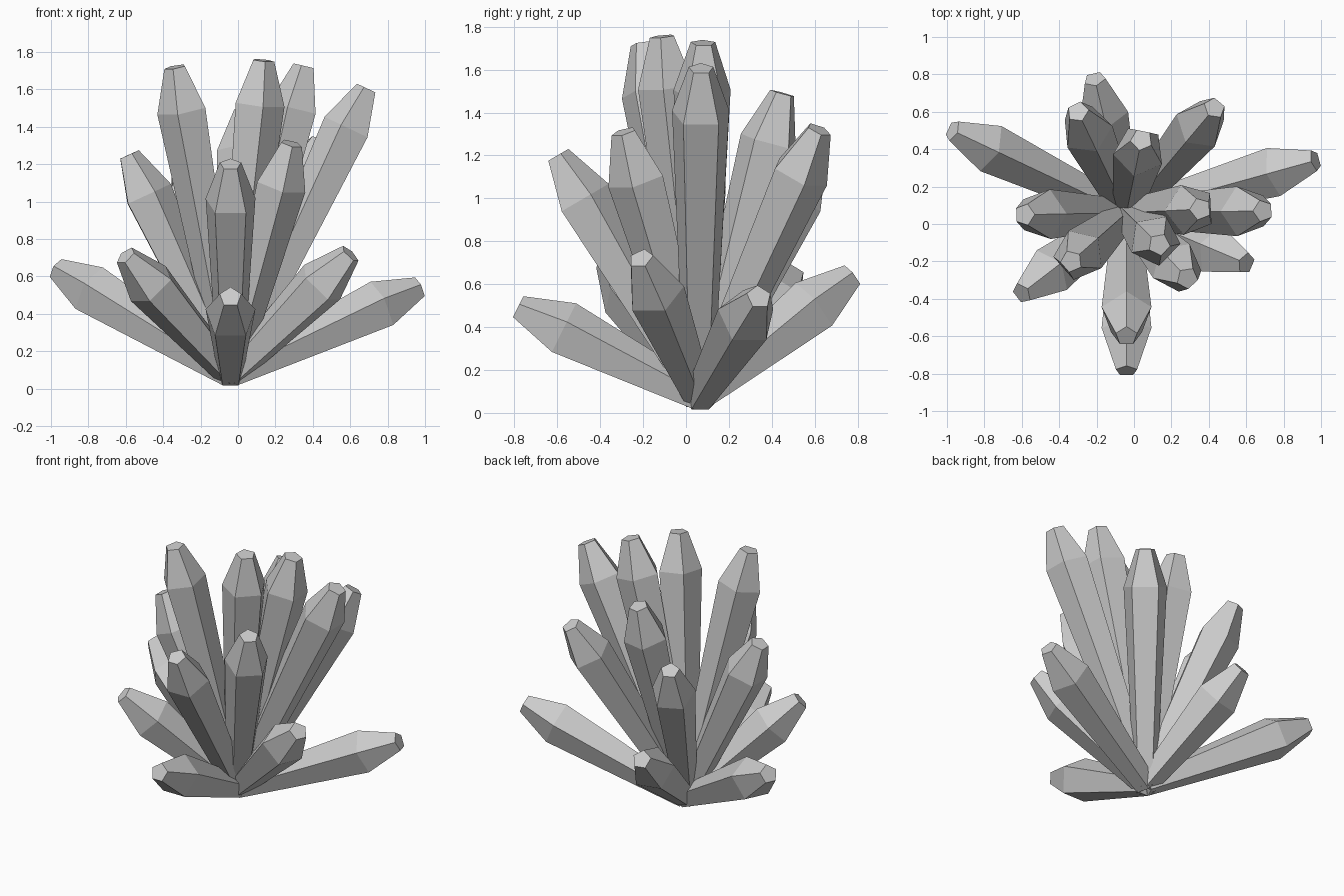
import bpy, bmesh
from mathutils import Vector

if "Cube" in bpy.data.objects:
    bpy.data.objects.remove(bpy.data.objects["Cube"])

# Common root of the cluster; every shard fans out from here
ROOT = Vector((-0.04, 0.06, 0.07))
SIDES = 5
TIP_LENGTH = 0.235

# Centre of each shard's small flat tip
TIPS = [
    # tall inner shards
    (-0.335, -0.2, 1.72), (0.135, -0.11, 1.755), (0.355, 0.08, 1.725),
    (0.69, 0.07, 1.605), (0.04, 0.45, 1.49),
    # middle ring
    (-0.585, 0.05, 1.25), (-0.04, -0.6, 1.2), (0.285, -0.29, 1.31),
    (0.43, 0.62, 1.32), (-0.3, 0.6, 1.2),
    # low outer ring
    (-0.97, 0.5, 0.64), (-0.6, -0.37, 0.71), (0.6, -0.21, 0.72),
    (0.97, 0.34, 0.54), (-0.04, -0.785, 0.49), (-0.21, 0.775, 0.64),
]


def shard(name, tip):
    """Five-sided prism: narrow foot, wide shoulder, short tapered tip."""
    axis = Vector(tip) - ROOT
    length = axis.length
    bm = bmesh.new()
    rings = []
    for radius, height in ((0.072, 0), (0.14, length - TIP_LENGTH), (0.06, length)):
        rings.append(bmesh.ops.create_circle(
            bm, segments=SIDES, radius=radius)["verts"])
        for v in rings[-1]:
            v.co.z = height
    for low, high in zip(rings, rings[1:]):
        for i in range(SIDES):
            j = (i + 1) % SIDES
            bm.faces.new((low[i], low[j], high[j], high[i]))
    bm.faces.new(rings[0])
    bm.faces.new(rings[-1])
    bmesh.ops.recalc_face_normals(bm, faces=bm.faces)
    mesh = bpy.data.meshes.new(name)
    bm.to_mesh(mesh)
    bm.free()
    obj = bpy.data.objects.new(name, mesh)
    obj.location = ROOT
    obj.rotation_euler = axis.to_track_quat('Z', 'Y').to_euler()
    bpy.context.collection.objects.link(obj)


for n, tip in enumerate(TIPS, 1):
    shard(f"crystal_shard_{n:02d}", tip)
